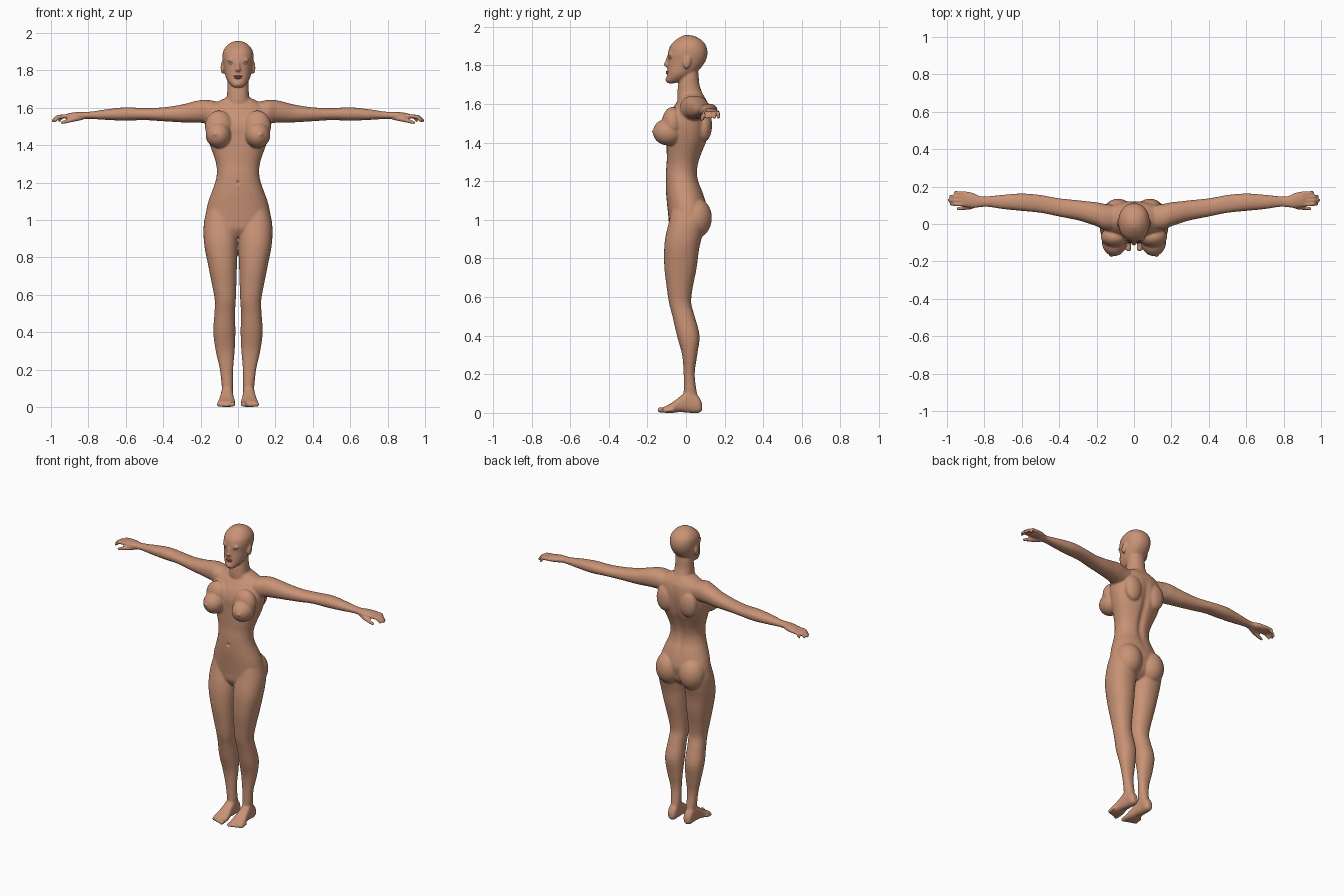
import bpy, bmesh, math
from mathutils import Vector, Matrix


def material(name, rgb):
    m = bpy.data.materials.new(name)
    m.diffuse_color = (*rgb, 1)
    return m


skin = material("skin", (0.58, 0.29, 0.18))
lip_mat = material("lip", (0.45, 0.16, 0.12))
white_mat = material("eye_white", (0.8, 0.8, 0.78))
iris_mat = material("iris", (0.2, 0.3, 0.35))
AXES = {"x": (0, 1, 2), "y": (1, 0, 2), "z": (2, 0, 1)}


def catmull(p0, p1, p2, p3, t):
    return [0.5 * (2 * b + (c - a) * t + (2 * a - 5 * b + 4 * c - d) * t * t
                   + (3 * b - a - 3 * c + d) * t ** 3)
            for a, b, c, d in zip(p0, p1, p2, p3)]


def loft(bm, axis, rows, side=1, n=32, power=2.2, steps=4):
    """Rows: station, then min/max on the two other axes."""
    dense = []
    for i in range(len(rows) - 1):
        q = [rows[max(0, min(len(rows) - 1, i + k))] for k in (-1, 0, 1, 2)]
        dense += [catmull(*q, s / steps) for s in range(steps)]
    dense.append(rows[-1])
    ia, ib, ic = AXES[axis]
    rings = []
    for t, b0, b1, c0, c1 in dense:
        ring = []
        for k in range(n):
            a = 2 * math.pi * k / n
            co = [0, 0, 0]
            u, w = math.cos(a), math.sin(a)
            co[ia] = t
            co[ib] = (b0 + b1) / 2 + (b1 - b0) / 2 * math.copysign(abs(u) ** (2 / power), u)
            co[ic] = (c0 + c1) / 2 + (c1 - c0) / 2 * math.copysign(abs(w) ** (2 / power), w)
            co[0] *= side
            ring.append(bm.verts.new(co))
        rings.append(ring)
    for r, s in zip(rings, rings[1:]):
        for k in range(n):
            j = (k + 1) % n
            bm.faces.new((r[k], r[j], s[j], s[k]))
    bm.faces.new(rings[0])
    bm.faces.new(rings[-1])


def blob(bm, c, r, side=1, tilt=0):
    """Ellipsoid, optionally tilted about x."""
    m = (Matrix.Translation((c[0] * side, c[1], c[2])) @ Matrix.Rotation(tilt, 4, "X")
         @ Matrix.Diagonal((*r, 1)))
    bmesh.ops.create_uvsphere(bm, u_segments=24, v_segments=16, radius=1, matrix=m)


def limb(bm, pts, radii, side=1):
    """Round-ended finger made of overlapping cones and balls."""
    pts = [Vector((p[0] * side, p[1], p[2])) for p in pts]
    for p, r in zip(pts, radii):
        blob(bm, p, (r, r, r))
    for p, q, r, s in zip(pts, pts[1:], radii, radii[1:]):
        m = Matrix.Translation((p + q) / 2) @ (q - p).to_track_quat("Z", "Y").to_matrix().to_4x4()
        bmesh.ops.create_cone(bm, cap_ends=True, segments=16, radius1=r, radius2=s,
                              depth=(q - p).length, matrix=m)


def finish(bm, name, mat):
    bmesh.ops.recalc_face_normals(bm, faces=bm.faces)
    me = bpy.data.meshes.new(name)
    bm.to_mesh(me)
    bm.free()
    me.materials.append(mat)
    me.polygons.foreach_set("use_smooth", [True] * len(me.polygons))
    ob = bpy.data.objects.new(name, me)
    bpy.context.collection.objects.link(ob)
    return ob


def sym(rows):
    return [(z, -w, w, f, b) for z, w, f, b in rows]


bm = bmesh.new()

# Torso
loft(bm, "z", sym([
    (.91, .06, -.06, .04), (.95, .15, -.085, .085), (1.0, .176, -.09, .10),
    (1.05, .17, -.095, .11), (1.1, .158, -.10, .10), (1.15, .14, -.104, .085),
    (1.2, .122, -.105, .066), (1.25, .113, -.104, .06), (1.3, .117, -.10, .068),
    (1.35, .132, -.10, .085), (1.4, .15, -.10, .105), (1.45, .165, -.10, .117),
    (1.5, .175, -.10, .123), (1.55, .175, -.085, .123), (1.6, .155, -.055, .115),
    (1.63, .115, -.035, .10), (1.655, .06, -.03, .085)]))

# Neck
loft(bm, "z", sym([
    (1.58, .08, -.04, .10), (1.63, .069, -.045, .094), (1.66, .06, -.045, .083),
    (1.7, .057, -.04, .07), (1.75, .055, -.03, .065), (1.8, .05, -.02, .06)]))

# Head, nose, brow and chin
loft(bm, "z", sym([
    (1.707, .018, -.092, -.065), (1.72, .037, -.102, -.02), (1.75, .06, -.098, .03),
    (1.78, .07, -.097, .07), (1.82, .077, -.094, .10), (1.86, .083, -.094, .111),
    (1.9, .08, -.082, .105), (1.93, .062, -.055, .082), (1.95, .035, -.025, .048),
    (1.957, .012, -.005, .02)]))
blob(bm, (0, -.1, 1.805), (.014, .016, .013))
blob(bm, (0, -.096, 1.825), (.009, .01, .032), tilt=-.2)
blob(bm, (0, -.094, 1.727), (.02, .013, .014))

# Paired parts
for s in (1, -1):
    blob(bm, (.083, .005, 1.815), (.01, .02, .034), s, -.2)         # ear
    blob(bm, (.033, -.081, 1.856), (.026, .012, .008), s)           # brow
    blob(bm, (.105, -.092, 1.455), (.068, .08, .07), s)             # bust
    blob(bm, (.102, -.07, 1.5), (.075, .055, .085), s)
    blob(bm, (.122, -.165, 1.458), (.011, .012, .011), s)
    blob(bm, (.085, .05, 1.01), (.086, .084, .105), s)              # buttock
    blob(bm, (.085, .095, 1.49), (.06, .04, .085), s)               # shoulder blade
    # Leg
    loft(bm, "z", [
        (.03, .032, .08, -.01, .07), (.1, .026, .086, -.012, .057),
        (.2, .026, .097, -.012, .045), (.3, .018, .119, -.02, .058),
        (.4, .014, .132, -.047, .07), (.5, .016, .126, -.07, .045),
        (.57, .012, .124, -.088, .027), (.65, .009, .138, -.10, .035),
        (.75, .006, .158, -.112, .055), (.85, .003, .178, -.113, .068),
        (.92, .003, .184, -.105, .085), (1.0, .01, .18, -.086, .10),
        (1.08, .03, .155, -.07, .08)], s)
    # Foot and toes
    loft(bm, "y", [
        (.083, .042, .074, .012, .048), (.065, .03, .086, 0, .085),
        (.02, .027, .089, 0, .12), (-.03, .023, .096, .004, .085),
        (-.07, .016, .105, 0, .055), (-.1, .014, .109, 0, .038),
        (-.12, .018, .107, .002, .028)], s, power=2.5)
    for i in range(5):
        x, r = .029 + .0185 * i, .014 if i == 0 else .0095
        y = -.134 + .0065 * i
        limb(bm, [(x, y + .04, .017), (x, y, r + .001)], [r, r], s)
    # Arm and palm
    loft(bm, "x", [
        (.1, -.03, .10, 1.52, 1.63), (.16, -.03, .108, 1.515, 1.642),
        (.2, -.012, .116, 1.52, 1.641), (.25, .005, .121, 1.521, 1.63),
        (.3, .02, .127, 1.522, 1.617), (.4, .04, .137, 1.528, 1.602),
        (.5, .06, .155, 1.534, 1.598), (.6, .07, .163, 1.531, 1.602),
        (.7, .08, .156, 1.535, 1.592), (.78, .092, .148, 1.54, 1.58),
        (.82, .09, .148, 1.54, 1.578), (.86, .086, .166, 1.538, 1.577),
        (.9, .092, .173, 1.538, 1.572), (.92, .098, .17, 1.542, 1.565)], s)
    # Fingers and thumb
    for y0, y1, x1 in ((.104, .107, .985), (.125, .127, .996), (.145, .148, .988), (.164, .168, .962)):
        limb(bm, [(.9, y0, 1.556), (.5 * x1 + .465, (y0 + y1) / 2, 1.552), (x1 - .007, y1, 1.531)],
             [.0115, .0105, .0085], s)
    limb(bm, [(.835, .108, 1.55), (.88, .09, 1.538), (.94, .082, 1.521)], [.016, .0135, .009], s)

# Fuse everything into one smooth skin
body = finish(bm, "body", skin)
re = body.modifiers.new("fuse", "REMESH")
re.mode = "VOXEL"
re.voxel_size = .0055
sm = body.modifiers.new("soften", "SMOOTH")
sm.factor, sm.iterations = .5, 5
dg = bpy.context.evaluated_depsgraph_get()
fused = bpy.data.meshes.new_from_object(body.evaluated_get(dg))
body.modifiers.clear()
body.data = fused
fused.materials.clear()
fused.materials.append(skin)
fused.polygons.foreach_set("use_smooth", [True] * len(fused.polygons))

# Spine groove and navel
for v in fused.vertices:
    x, y, z = v.co
    if y > .03 and 1.1 < z < 1.6:
        v.co.y -= .012 * math.exp(-(x / .022) ** 2) * math.sin(math.pi * (z - 1.1) / .5)
    elif y < -.06:
        v.co.y += .012 * math.exp(-(x * x + (z - 1.2) ** 2) / .00006)

# Lips
bm = bmesh.new()
blob(bm, (0, -.095, 1.768), (.023, .0085, .005))
blob(bm, (0, -.095, 1.76), (.02, .009, .006))
finish(bm, "lips", lip_mat)

# Eyes
for s, tag in ((1, "left"), (-1, "right")):
    bm = bmesh.new()
    blob(bm, (.034, -.078, 1.838), (.014, .011, .007), s)
    finish(bm, tag + "_eye", white_mat)
    bm = bmesh.new()
    blob(bm, (.034, -.086, 1.838), (.005, .004, .005), s)
    finish(bm, tag + "_iris", iris_mat)
